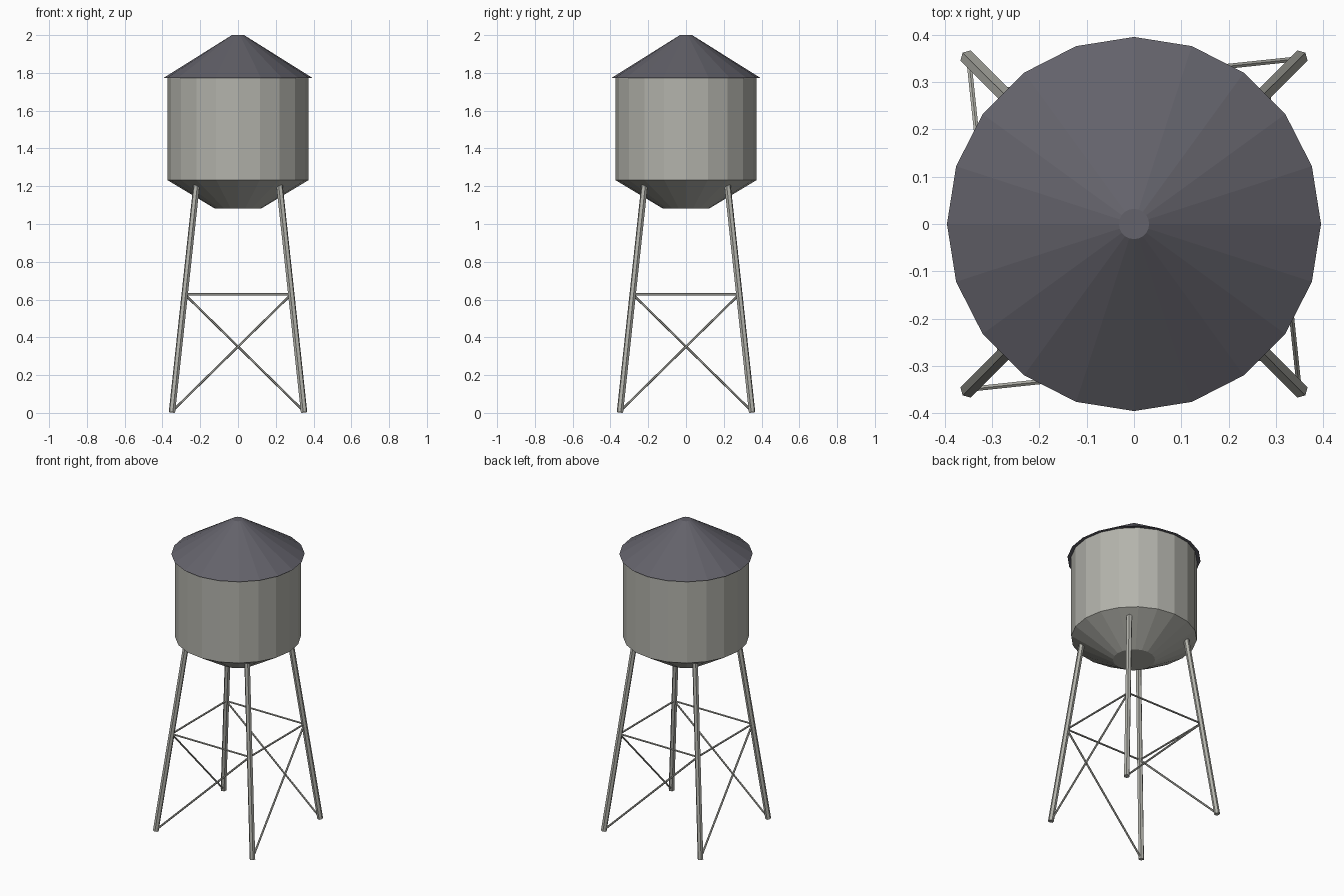
import bpy
import bmesh
from mathutils import Vector, Matrix

cube = bpy.data.objects.get("Cube")
if cube:
    bpy.data.objects.remove(cube, do_unlink=True)


def material(name, rgb):
    mat = bpy.data.materials.new(name)
    mat.use_nodes = True
    colour = (*rgb, 1.0)
    mat.diffuse_color = colour
    mat.node_tree.nodes["Principled BSDF"].inputs["Base Color"].default_value = colour
    return mat


STEEL = material("pale grey steel", (0.45, 0.45, 0.41))
SLATE = material("dark slate roof", (0.125, 0.122, 0.145))


def frustum(name, start, end, r_start, r_end, sides, mat):
    """Flat-shaded, capped cone or cylinder running from start to end."""
    start, end = Vector(start), Vector(end)
    axis = end - start
    turn = axis.to_track_quat('Z', 'Y').to_matrix().to_4x4()
    bm = bmesh.new()
    bmesh.ops.create_cone(bm, cap_ends=True, segments=sides, radius1=r_start,
                          radius2=r_end, depth=axis.length,
                          matrix=Matrix.Translation((start + end) / 2) @ turn)
    mesh = bpy.data.meshes.new(name)
    bm.to_mesh(mesh)
    bm.free()
    mesh.materials.append(mat)
    obj = bpy.data.objects.new(name, mesh)
    bpy.context.collection.objects.link(obj)
    return obj


# Tank: profile of a funnel floor and a straight wall, turned in 20 sides
SIDES = 20
profile = [(0.125, 1.083), (0.373, 1.232), (0.373, 1.773)]
bm = bmesh.new()
verts = [bm.verts.new((r, 0, z)) for r, z in profile]
edges = [bm.edges.new(pair) for pair in zip(verts, verts[1:])]
bmesh.ops.spin(bm, geom=verts + edges, cent=(0, 0, 0), axis=(0, 0, 1),
               angle=6.2831853, steps=SIDES)
bmesh.ops.remove_doubles(bm, verts=bm.verts, dist=0.0005)
bmesh.ops.holes_fill(bm, edges=[e for e in bm.edges if e.is_boundary], sides=SIDES)
bmesh.ops.recalc_face_normals(bm, faces=bm.faces)
mesh = bpy.data.meshes.new("tank")
bm.to_mesh(mesh)
bm.free()
mesh.materials.append(STEEL)
bpy.context.collection.objects.link(bpy.data.objects.new("tank", mesh))

# Conical roof with a small flat tip and overhanging eave
frustum("roof", (0, 0, 1.773), (0, 0, 2.0), 0.395, 0.032, SIDES, SLATE)

# Legs lean inward; braces join each leg to the next one around
CORNERS = [("back_left", 1, 1), ("back_right", -1, 1),
           ("front_right", -1, -1), ("front_left", 1, -1)]


def leg_point(corner, z):
    spread = 0.35 - 0.108 * z
    return Vector((corner[1] * spread, corner[2] * spread, z))


BRACE_Z = 0.628
for i, corner in enumerate(CORNERS):
    following = CORNERS[(i + 1) % 4]
    name = corner[0]
    frustum(name + "_leg", leg_point(corner, 0.003), leg_point(corner, 1.22),
            0.0175, 0.0175, 6, STEEL)
    frustum(name + "_cross_bar", leg_point(corner, BRACE_Z),
            leg_point(following, BRACE_Z), 0.006, 0.006, 6, STEEL)
    frustum(name + "_diagonal_brace", leg_point(corner, 0.008),
            leg_point(following, BRACE_Z), 0.006, 0.006, 6, STEEL)
